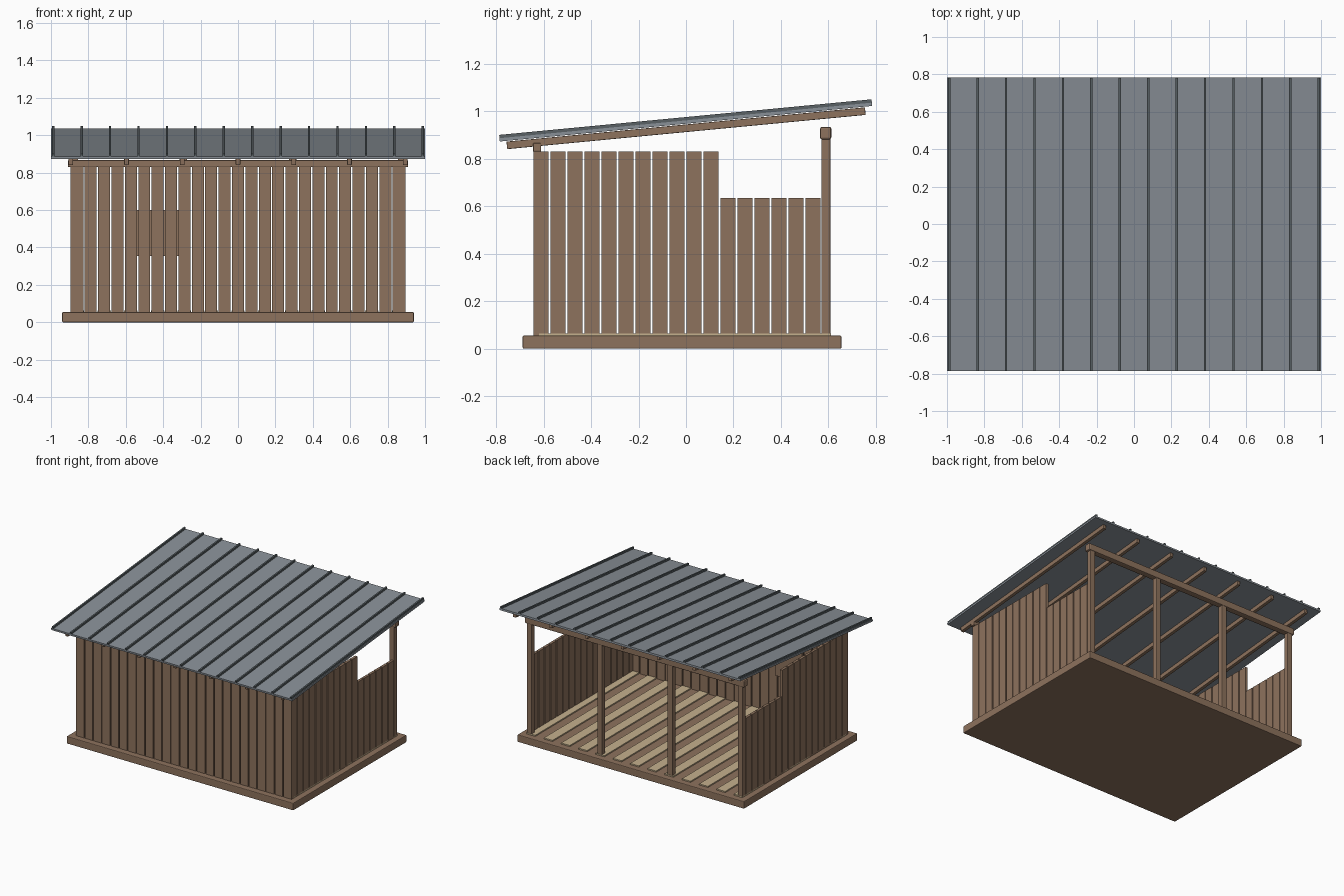
import bpy, bmesh, math
from mathutils import Matrix

old = bpy.data.objects.get("Cube")
if old:
    bpy.data.objects.remove(old)


def material(name, rgb):
    m = bpy.data.materials.new(name)
    m.use_nodes = True
    m.diffuse_color = (*rgb, 1)
    m.node_tree.nodes["Principled BSDF"].inputs["Base Color"].default_value = (*rgb, 1)
    return m


WOOD = material("brown wood", (0.27, 0.17, 0.11))
PALE = material("pale wood", (0.56, 0.44, 0.27))
METAL = material("grey metal", (0.25, 0.28, 0.31))
SEAM = material("dark grey metal", (0.10, 0.12, 0.13))


def boxes(name, mat, spans, bevel=0, matrix=Matrix()):
    """One object made of boxes, each given as x, y and z ranges."""
    bm = bmesh.new()
    for span in spans:
        size = [b - a for a, b in span]
        mid = [(a + b) / 2 for a, b in span]
        bmesh.ops.create_cube(bm, size=1, matrix=Matrix.Translation(mid) @ Matrix.Diagonal((*size, 1)))
    mesh = bpy.data.meshes.new(name)
    bm.to_mesh(mesh)
    bm.free()
    mesh.materials.append(mat)
    ob = bpy.data.objects.new(name, mesh)
    ob.matrix_world = matrix
    bpy.context.collection.objects.link(ob)
    if bevel:
        mod = ob.modifiers.new("soft edges", "BEVEL")
        mod.width = bevel
        mod.segments = 2
    return ob


def around(c, w):
    return (c - w / 2, c + w / 2)


BASE, EAVE, LOW = 0.055, 0.83, 0.635
PITCH, PLANK, THICK = 0.0716, 0.064, 0.02
HALF, FRONT = 0.895, -0.643

# Base and floor boards
boxes("base", WOOD, [((-0.94, 0.94), (-0.688, 0.655), (0, BASE))], 0.005)
boxes("floor_boards", PALE, [(around(i * PITCH * 2, PITCH), (-0.62, 0.61), (BASE, 0.064))
                             for i in range(-6, 7)])

# Front wall, and side walls that step down towards the open back
boxes("front_wall", WOOD, [(around(i * PITCH, PLANK), (FRONT, FRONT + THICK), (BASE, EAVE))
                           for i in range(-12, 13)])
for name, x in (("right_wall", -HALF), ("left_wall", HALF - THICK)):
    boxes(name, WOOD, [((x, x + THICK), (FRONT + i * PITCH, FRONT + i * PITCH + PLANK),
                        (BASE, EAVE if i < 11 else LOW)) for i in range(17)])
boxes("wall_panel", WOOD, [((-0.54, -0.315), (FRONT + THICK, FRONT + 0.04), (0.355, 0.6))])

# Posts and beams
boxes("back_posts", WOOD, [(around(x, 0.04), (0.57, 0.608), (BASE, 0.9))
                           for x in (-0.875, -0.292, 0.292, 0.875)], 0.004)
boxes("back_beam", WOOD, [((-0.91, 0.91), (0.565, 0.612), (0.882, 0.935))], 0.008)
boxes("front_beam", WOOD, [((-0.91, 0.91), (-0.645, -0.61), (EAVE, 0.867))], 0.005)

# Sloping roof with rafters and standing seams
slope = Matrix.Translation((0, 0, 0.948)) @ Matrix.Rotation(math.atan(0.0955), 4, "X")
boxes("rafters", WOOD, [(around(i * 0.298, 0.025), (-0.76, 0.757), (-0.035, -0.003))
                        for i in range(-3, 4)], 0.003, slope)
boxes("roof_sheet", METAL, [((-1, 1), (-0.788, 0.788), (0, 0.014))], 0, slope)
boxes("roof_seams", SEAM, [(around((i - 6.5) * 0.152, 0.012), (-0.788, 0.788), (0.014, 0.028))
                           for i in range(14)], 0, slope)
